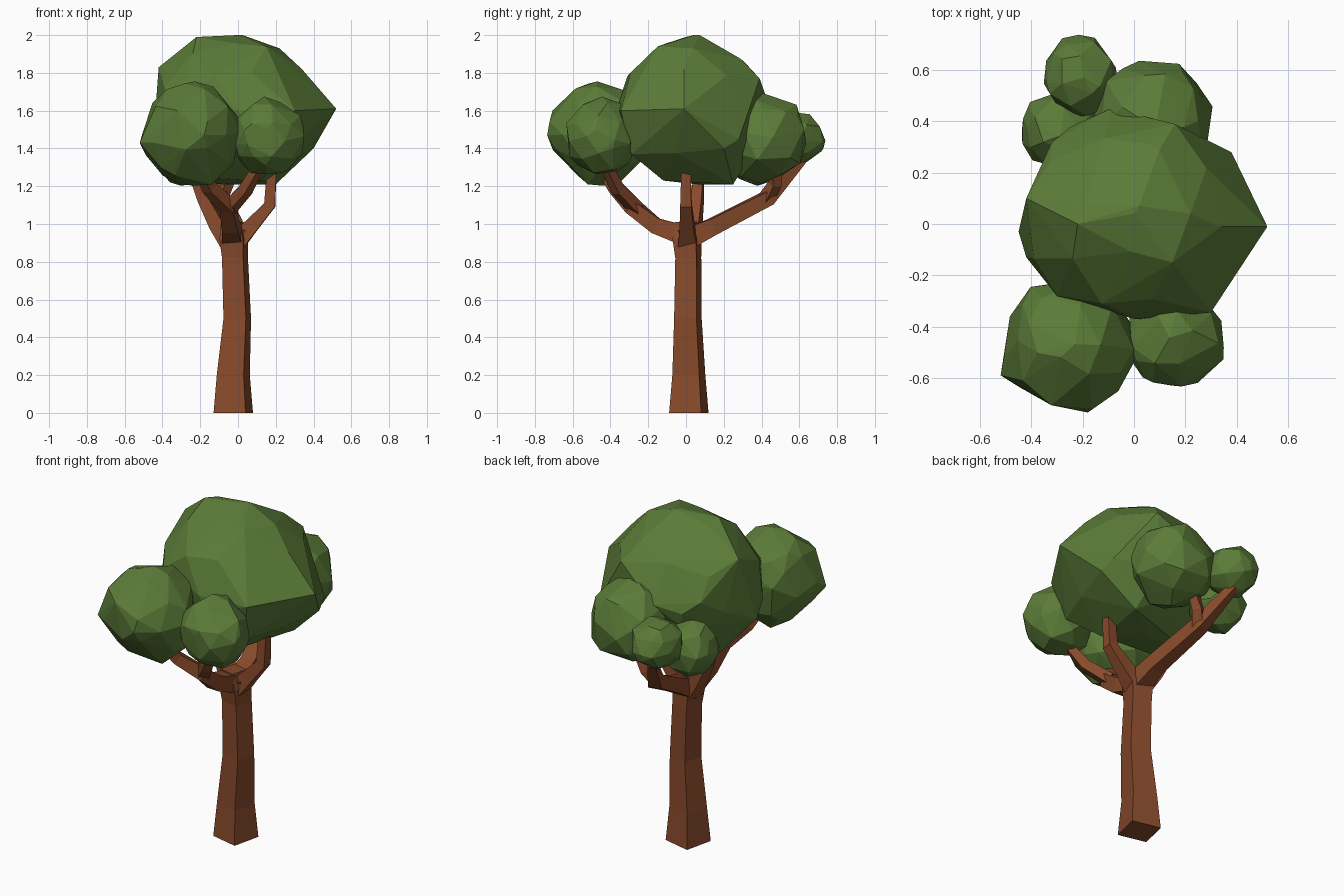
import bpy, bmesh, math, random
from mathutils import Vector

if "Cube" in bpy.data.objects:
    bpy.data.objects.remove(bpy.data.objects["Cube"])


def material(name, color):
    m = bpy.data.materials.new(name)
    m.diffuse_color = (*color, 1)
    m.use_nodes = True
    m.node_tree.nodes["Principled BSDF"].inputs["Base Color"].default_value = m.diffuse_color
    return m


BARK = material("bark", (0.245, 0.068, 0.024))
LEAF = material("leaf", (0.105, 0.20, 0.04))


def finish(name, bm, mat):
    bmesh.ops.recalc_face_normals(bm, faces=bm.faces)
    me = bpy.data.meshes.new(name)
    bm.to_mesh(me)
    bm.free()
    me.materials.append(mat)
    ob = bpy.data.objects.new(name, me)
    bpy.context.collection.objects.link(ob)
    return ob


def limb(name, path, upright=False):
    """Four-sided tapered limb through (x, y, z, half diagonal) points."""
    bm = bmesh.new()
    pts = [Vector(p[:3]) for p in path]
    rings = []
    for i, p in enumerate(path):
        d = (pts[min(i + 1, len(pts) - 1)] - pts[max(i - 1, 0)]).normalized()
        if upright:
            u, v, start = Vector((1, 0, 0)), Vector((0, 1, 0)), math.radians(-58)
        else:
            u = d.cross(Vector((0, 0, 1))).normalized()
            v, start = u.cross(d), math.radians(45)
        ring = []
        for k in range(4):
            a = start + k * math.pi / 2
            ring.append(bm.verts.new(pts[i] + p[3] * (u * math.cos(a) + v * math.sin(a))))
        rings.append(ring)
    for r0, r1 in zip(rings, rings[1:]):
        for k in range(4):
            bm.faces.new((r0[k], r0[(k + 1) % 4], r1[(k + 1) % 4], r1[k]))
    bm.faces.new(rings[0])
    bm.faces.new(rings[-1])
    return finish(name, bm, BARK)


def blob(name, center, radii, seed, corners=()):
    """Faceted leaf clump: hull of a jittered icosphere plus extra corners."""
    rng = random.Random(seed)
    bm = bmesh.new()
    bmesh.ops.create_icosphere(bm, subdivisions=2, radius=1)
    for v in bm.verts:
        n = v.co + Vector([rng.uniform(-0.2, 0.2) for _ in range(3)])
        n = n.normalized() * rng.uniform(0.94, 1.04)
        v.co = Vector([c + r * k for c, r, k in zip(center, radii, n)])
    for c in corners:
        bm.verts.new(c)
    res = bmesh.ops.convex_hull(bm, input=bm.verts)
    junk = {g for g in res["geom_interior"] + res["geom_unused"]
            if isinstance(g, bmesh.types.BMVert)}
    bmesh.ops.delete(bm, geom=list(junk), context='VERTS')
    return finish(name, bm, LEAF)


# Trunk with a slight bend
limb("trunk", [(-.025, .015, 0, .123), (-.025, .015, .2, .103), (-.004, .01, .5, .086),
               (-.016, .012, .82, .081), (-.022, .005, .92, .09), (-.03, .0, 1.01, .07)],
     upright=True)

# Branches and their forks
limb("front_branch", [(-.03, .02, .93, .078), (-.04, -.16, .99, .06), (-.05, -.28, 1.09, .054),
                      (-.15, -.37, 1.19, .044), (-.22, -.46, 1.32, .03)])
limb("front_branch_fork", [(-.05, -.26, 1.08, .045), (.04, -.36, 1.18, .04),
                           (.12, -.43, 1.32, .03)])
limb("right_branch", [(-.03, .01, .88, .075), (.07, .005, .99, .054),
                      (.168, 0, 1.1, .042), (.18, 0, 1.32, .034)])
limb("left_branch", [(-.01, .01, .86, .075), (-.11, .04, 1.0, .055),
                     (-.18, .06, 1.13, .042), (-.24, .07, 1.28, .034)])
limb("back_branch", [(-.02, -.02, .91, .085), (-.025, .14, .985, .062),
                     (-.1, .43, 1.135, .054), (-.2, .61, 1.34, .032)])
limb("back_branch_fork", [(-.10, .42, 1.13, .045), (-.06, .47, 1.21, .038), (-.01, .48, 1.33, .03)])

# Leaf clumps
blob("crown_leaves", (-.02, .03, 1.6), (.415, .40, .40), 21, [
    (.52, -.01, 1.61), (-.22, .0, 1.99), (0, .04, 2.0), (.22, .04, 1.93), (.3, -.345, 1.6),
    (.24, -.29, 1.37), (.15, -.15, 1.94), (0, -.37, 1.6), (-.42, -.13, 1.5), (-.45, -.03, 1.43),
    (-.42, .1, 1.83), (-.32, .32, 1.62), (-.09, .45, 1.6), (.16, .39, 1.77), (.38, .28, 1.45),
    (.2, .25, 1.21), (-.28, .08, 1.22), (.12, -.12, 1.23), (-.26, -.12, 1.25), (.4, .2, 1.4)])
blob("front_left_leaves", (-.245, -.47, 1.48), (.272, .265, .27), 5,
     [(-.52, -.59, 1.43), (-.18, -.735, 1.47), (-.23, -.47, 1.755), (-.05, -.36, 1.3),
      (-.14, -.52, 1.21), (-.31, -.36, 1.21)])
blob("front_right_leaves", (.16, -.45, 1.46), (.2, .193, .21), 7,
     [(.35, -.48, 1.5), (.05, -.6, 1.42)])
blob("back_right_leaves", (.075, .41, 1.46), (.243, .24, .24), 9)
blob("back_leaves", (-.21, .575, 1.45), (.152, .162, .145), 11, [(-.215, .738, 1.44)])
blob("back_left_leaves", (-.285, .365, 1.365), (.16, .155, .16), 13)
